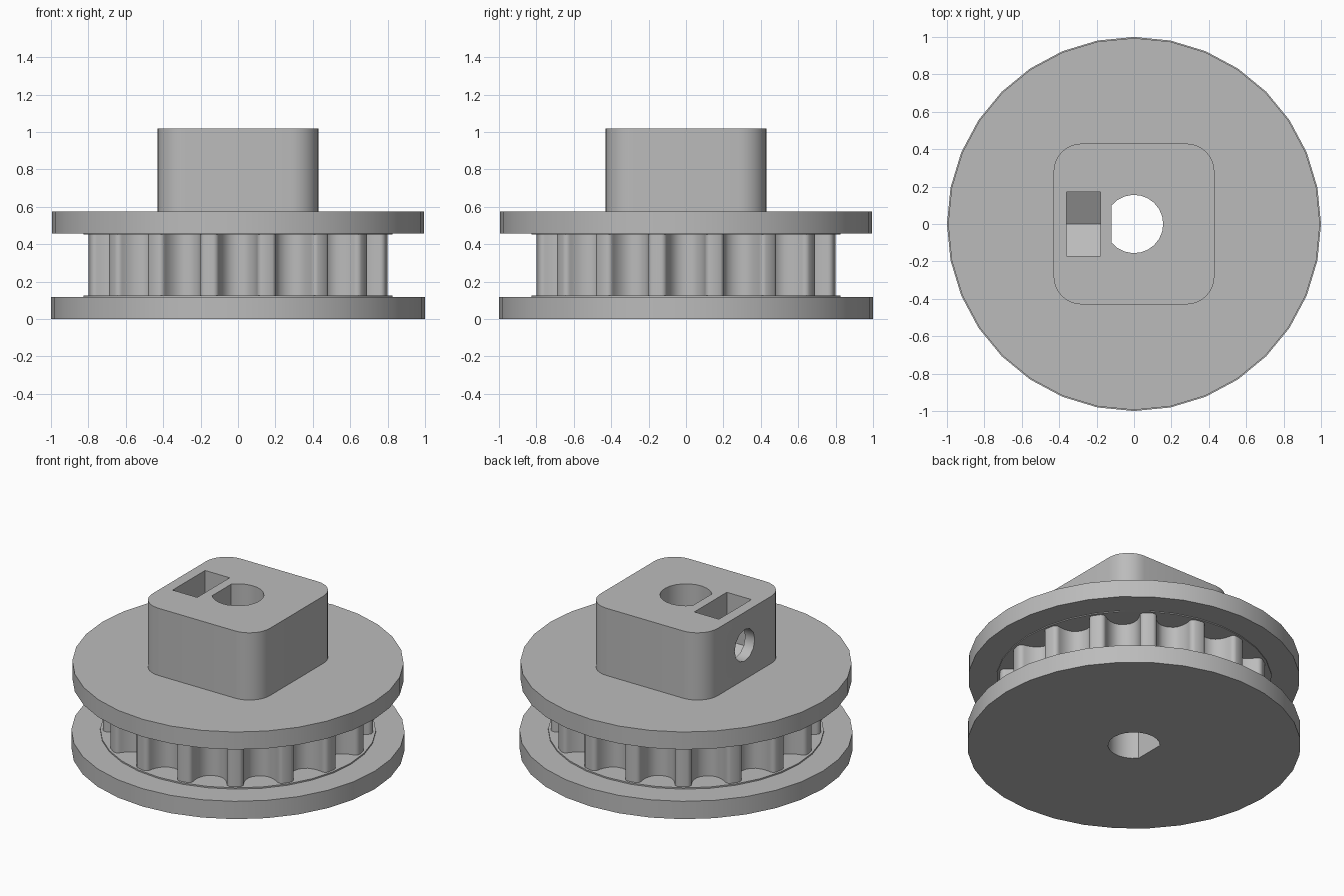
import bpy, bmesh
from math import radians, pi, sin, cos, acos
from mathutils import Vector, Matrix

cube = bpy.data.objects.get("Cube")
if cube:
    bpy.data.objects.remove(cube, do_unlink=True)

grey = bpy.data.materials.new("plain_grey")
grey.use_nodes = True
grey.diffuse_color = (0.5, 0.5, 0.5, 1)
grey.node_tree.nodes["Principled BSDF"].inputs["Base Color"].default_value = (0.5, 0.5, 0.5, 1)


def arc(radius, start, end, steps, cx=0, cy=0):
    """Points along an arc, both ends included."""
    angles = [start + (end - start) * i / steps for i in range(steps + 1)]
    return [(cx + radius * cos(a), cy + radius * sin(a)) for a in angles]


def circle(radius, sides, cx=0, cy=0):
    return arc(radius, 0, 2 * pi, sides, cx, cy)[:-1]


def prism(name, outline, low, high, along_x=False):
    """Extrude a closed outline along z, or along x with the outline in y and z."""
    bm = bmesh.new()
    place = (lambda u, v, w: (w, u, v)) if along_x else (lambda u, v, w: (u, v, w))
    face = bm.faces.new([bm.verts.new(place(u, v, low)) for u, v in outline])
    moved = bmesh.ops.extrude_face_region(bm, geom=[face])["geom"]
    bmesh.ops.translate(bm, vec=place(0, 0, high - low),
                        verts=[g for g in moved if isinstance(g, bmesh.types.BMVert)])
    bmesh.ops.recalc_face_normals(bm, faces=bm.faces)
    mesh = bpy.data.meshes.new(name)
    bm.to_mesh(mesh)
    bm.free()
    mesh.materials.append(grey)
    obj = bpy.data.objects.new(name, mesh)
    bpy.context.collection.objects.link(obj)
    return obj


def activate(obj):
    bpy.ops.object.select_all(action="DESELECT")
    obj.select_set(True)
    bpy.context.view_layer.objects.active = obj


def cut(obj, cutter):
    activate(obj)
    mod = obj.modifiers.new("cut", "BOOLEAN")
    mod.operation = "DIFFERENCE"
    mod.solver = "EXACT"
    mod.object = cutter
    bpy.ops.object.modifier_apply(modifier=mod.name)


# Toothed ring outline: rounded grooves repeated around the rim
TEETH, RIM = 16, 0.81
half_groove = [(0.132, 0), (0.122, 0.002), (0.113, 0.007), (0.106, 0.015),
               (0.103, 0.024), (0.1, 0.037), (0.093, 0.06), (0.08, 0.085),
               (0.06, 0.11), (0.035, 0.125)]
groove = [(-w, d) for w, d in half_groove] + [(0, 0.131)] + half_groove[::-1]
mouth_x = (RIM ** 2 - half_groove[0][0] ** 2) ** 0.5
tooth_outline = []
for i in range(TEETH):
    turn = Matrix.Rotation(2 * pi * i / TEETH, 2)
    tooth_outline += [tuple(turn @ Vector((mouth_x - d, w))) for w, d in groove]

# Rounded square outline for the hub
HALF, CORNER = 0.43, 0.15
inner = HALF - CORNER
hub_outline = []
for i, (sx, sy) in enumerate([(1, 1), (-1, 1), (-1, -1), (1, -1)]):
    hub_outline += arc(CORNER, i * pi / 2, (i + 1) * pi / 2, 8, sx * inner, sy * inner)

# Stacked parts
hub = prism("hub", hub_outline, 0.574, 1.019)
parts = [
    prism("bottom_flange", circle(1.0, 32), 0, 0.118),
    prism("bottom_lip", circle(0.827, 32), 0.118, 0.127),
    prism("toothed_ring", tooth_outline, 0.127, 0.452),
    prism("top_lip", circle(0.827, 32), 0.452, 0.458),
    prism("top_flange", circle(0.994, 32), 0.458, 0.574),
    hub,
]

# Shaft bore with one flat side, screw hole and pointed nut pocket
BORE, FLAT = 0.156, -0.12
flat_angle = acos(FLAT / BORE)
bore = prism("bore_cutter", arc(BORE, -flat_angle, flat_angle, 18), -0.2, 1.3)
screw = prism("screw_cutter", circle(0.105, 12, 0, 0.8), -0.6, 0, along_x=True)
pocket = prism("nut_pocket_cutter",
               [(-0.17, 1.2), (-0.17, 0.7), (0, 0.602), (0.17, 0.7), (0.17, 1.2)],
               -0.36, -0.18, along_x=True)

for part in parts:
    cut(part, bore)
cut(hub, pocket)
cut(hub, screw)

for cutter in (bore, screw, pocket):
    bpy.data.objects.remove(cutter, do_unlink=True)

for part in parts:
    activate(part)
    bpy.ops.object.shade_smooth_by_angle(angle=radians(32))
